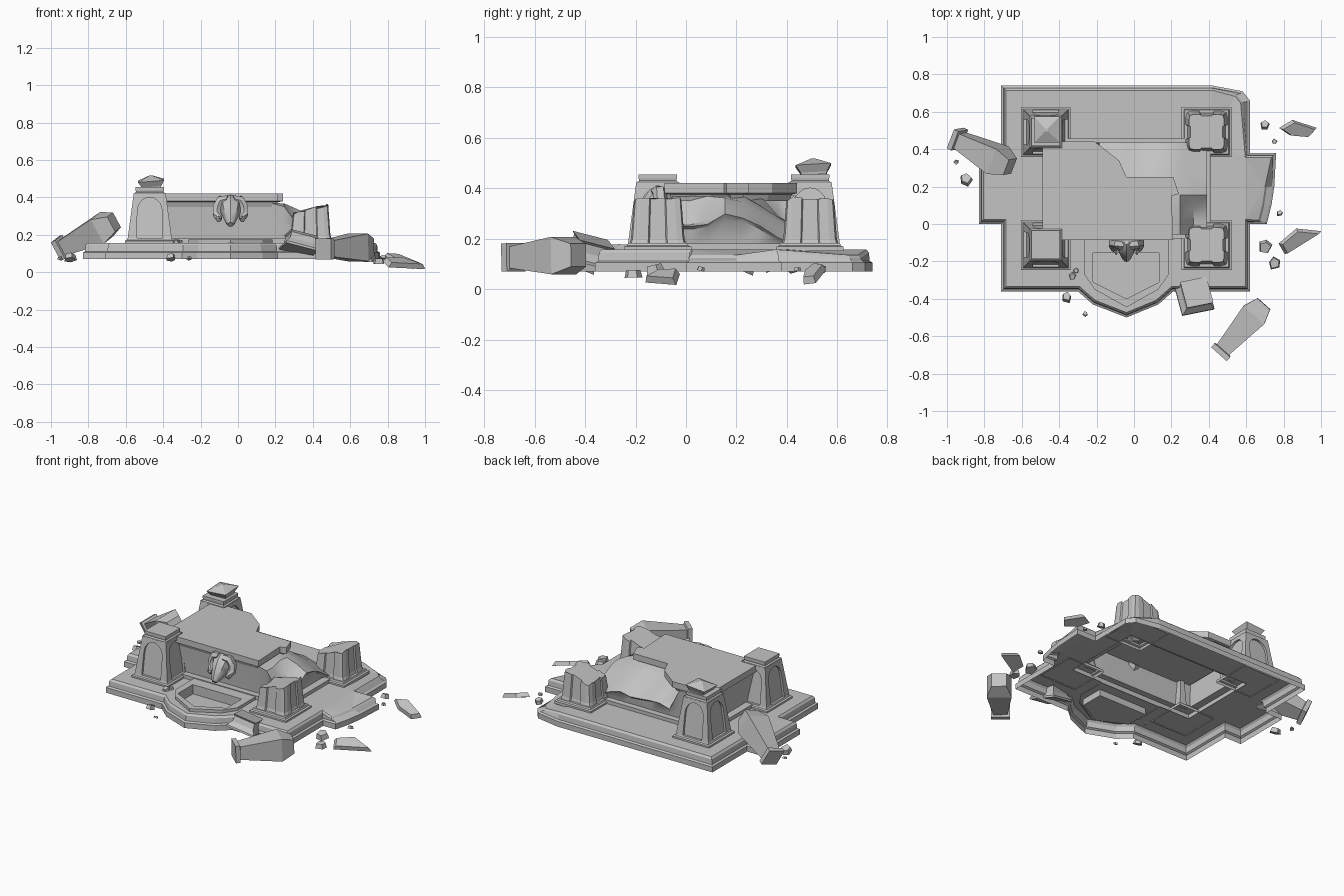
import bpy, bmesh, math, random
from mathutils import Vector, Matrix

random.seed(4)
if "Cube" in bpy.data.objects:
    bpy.data.objects.remove(bpy.data.objects["Cube"])

stone = bpy.data.materials.new("grey_stone")
stone.use_nodes = True
GREY = (0.55, 0.55, 0.55, 1)
stone.diffuse_color = GREY
stone.node_tree.nodes["Principled BSDF"].inputs["Base Color"].default_value = GREY
MX, MY = -0.04, 0.19          # centre of the monument


def finish(name, bm, matrix=None, smooth=0):
    bmesh.ops.recalc_face_normals(bm, faces=bm.faces[:])
    if matrix:
        bm.transform(matrix)
    me = bpy.data.meshes.new(name)
    bm.to_mesh(me)
    bm.free()
    ob = bpy.data.objects.new(name, me)
    bpy.context.collection.objects.link(ob)
    me.materials.append(stone)
    if smooth:
        bpy.ops.object.select_all(action="DESELECT")
        ob.select_set(True)
        bpy.context.view_layer.objects.active = ob
        bpy.ops.object.shade_smooth_by_angle(angle=math.radians(smooth))


def loft(name, rings, bottom=False, holes=(), matrix=None, smooth=0):
    """Walls through rings of points, with a cap that may have holes."""
    bm = bmesh.new()
    loops = [[bm.verts.new(p) for p in r] for r in rings]
    n = len(loops[0])
    for a, b in zip(loops, loops[1:]):
        for i in range(n):
            j = (i + 1) % n
            bm.faces.new((a[i], a[j], b[j], b[i]))
    if holes:
        edges = [bm.edges.get((loops[-1][i - 1], loops[-1][i])) for i in range(n)]
        for h in holes:
            vs = [bm.verts.new(p) for p in h]
            edges += [bm.edges.new((vs[i - 1], vs[i])) for i in range(len(vs))]
        bmesh.ops.triangle_fill(bm, use_beauty=True, edges=edges, normal=(0, 0, 1))
    else:
        bm.faces.new(loops[-1])
    if bottom:
        bm.faces.new(loops[0][::-1])
    finish(name, bm, matrix, smooth)


def inset(poly, d):
    """Move every side of an anticlockwise outline inward by d."""
    out = []
    for i, p in enumerate(poly):
        p = Vector(p)
        a = (p - Vector(poly[i - 1])).normalized()
        b = (Vector(poly[(i + 1) % len(poly)]) - p).normalized()
        m = Vector((-a.y - b.y, a.x + b.x))
        out.append(p + m * (2 * d / m.length_squared))
    return out


def at(poly, z):
    return [(p[0], p[1], z) for p in poly]


def rect(cx, cy, hx, hy):
    return [(cx - hx, cy - hy), (cx + hx, cy - hy), (cx + hx, cy + hy), (cx - hx, cy + hy)]


def square_rings(profile, cx=0, cy=0):
    return [at(rect(cx, cy, h, h), z) for z, h in profile]


def ngon(n, spin=0):
    return [(math.cos(spin + i * math.tau / n), math.sin(spin + i * math.tau / n))
            for i in range(n)]


def aim(start, end, roll=0):
    d = Vector(end) - Vector(start)
    return (Matrix.Translation(start) @ d.to_track_quat("Z", "Y").to_matrix().to_4x4()
            @ Matrix.Rotation(roll, 4, "Z"))


def tilted(x, y, z, rx, ry, rz=0):
    return (Matrix.Translation((x, y, z)) @ Matrix.Rotation(rz, 4, "Z")
            @ Matrix.Rotation(ry, 4, "Y") @ Matrix.Rotation(rx, 4, "X"))


# Stepped base with side wings, front bay and chipped left corners
outline = [(-.71, -.36), (-.3, -.36), (-.22, -.43), (-.04, -.5), (.13, -.43), (.21, -.36),
           (.62, -.36), (.62, 0), (.71, 0), (.735, .1), (.75, .2), (.76, .38), (.62, .38),
           (.62, .66), (.58, .71), (.42, .74), (-.71, .74), (-.71, .38), (-.83, .38),
           (-.83, 0), (-.71, 0)]
rings = [at(inset(outline, d), z) for d, z in
         ((0, .07), (0, .105), (.012, .112), (.015, .145), (.025, .157))]
for ring in rings[3:]:
    for i in (8, 9, 10, 13, 14):
        x, y, z = ring[i]
        ring[i] = (x - .025, y - .005, z - .022)
bay = [(-.265, -.08), (-.265, -.27), (-.21, -.35), (-.04, -.445),
       (.13, -.35), (.185, -.27), (.185, -.08)]
basin = [(-.22, -.155), (-.22, -.31), (-.04, -.4), (.135, -.31), (.135, -.155)]
plinth_line = rect(MX, MY, .45, .268)
loft("stepped_base", rings, holes=[at(plinth_line, .157), at(basin, .157)])

# Front basin
loft("basin_rim", [at(bay, .15), at(bay, .176)], holes=[at(basin, .176)])
loft("basin_bowl", [at(basin, .176), at(basin, .115)])

# Plinth under the tomb
body_foot = rect(MX, MY, .4, .228)
loft("tomb_plinth", [at(plinth_line, .153), at(plinth_line, .18)], holes=[at(body_foot, .18)])


# Hollow tomb body, collapsed towards the back left with a torn peak at the front left
def body_height(x, y):
    if x < -.24 or (x < .2 and y < .24) or (x < -.08 and y < .34):
        return .37
    if y < .14:
        h = .38 - 1.3 * max(0, min(x, .33) - .23)
    else:
        h = .38 - .6 * max(0, y - .2) - .45 * max(0, x - .22)
    return h + random.uniform(-.012, .012)


bm = bmesh.new()
bmesh.ops.create_grid(bm, x_segments=12, y_segments=7, size=1)
for v in bm.verts:
    x, y = MX + v.co.x * .43, MY + v.co.y * .245
    v.co = (x, y, body_height(x, y))
rim = [e for e in bm.edges if e.is_boundary]
for shrink, z in ((.96, .27), (.97, .18)):
    new = bmesh.ops.extrude_edge_only(bm, edges=rim)["geom"]
    rim = [g for g in new if isinstance(g, bmesh.types.BMEdge)]
    for v in [g for g in new if isinstance(g, bmesh.types.BMVert)]:
        v.co = (MX + (v.co.x - MX) * shrink, MY + (v.co.y - MY) * shrink,
                min(z, v.co.z - .01))
finish("tomb_body", bm, smooth=35)

# Broken covering slab
slab = [(-.49, -.085), (.21, -.085), (.2, .15), (.24, .16), (.21, .25), (-.04, .25),
        (-.08, .34), (-.21, .44), (-.49, .44)]
loft("covering_slab", [at(inset(slab, .03), .35), at(inset(slab, .02), .375),
                       at(slab, .38), at(slab, .42)], bottom=True)


# Corner pillars: plinth, arched niches, cap
def corner_plinth(name, cx, cy):
    loft(name, square_rings(((.15, .133), (.168, .133), (.172, .122), (.182, .118)), cx, cy))


def whole_pillar(name, cx, cy):
    bm = bmesh.new()
    z0, z1 = .18, .425

    def point(u, t, depth=0):
        return Vector((u, -(.118 - .033 * t) + depth, z0 + t * (z1 - z0)))

    arch = [(-.068, 0), (-.068, .3)]
    arch += [(-.066 * math.cos(a), .6 + .3 * math.sin(a))
             for a in [math.pi * i / 10 for i in range(11)]]
    arch += [(.068, .3), (.068, 0)]
    for k in range(4):
        turn = Matrix.Rotation(k * math.pi / 2, 3, "Z")
        rows = [[], [], []]
        for i, (u, t) in enumerate(arch):
            tt = 1 if 4 <= i <= 10 else (t if i < 2 or i > 12 else min(1, t + .12))
            ou = max(-1, min(1, u / .05)) * (.118 - .033 * tt)
            for row, p in zip(rows, (point(ou, tt), point(u, t), point(u, t, .014))):
                row.append(bm.verts.new(turn @ p))
        for a, b in zip(rows, rows[1:]):
            for i in range(len(arch) - 1):
                bm.faces.new((a[i], a[i + 1], b[i + 1], b[i]))
        bm.faces.new(rows[2])
    bmesh.ops.remove_doubles(bm, verts=bm.verts[:], dist=.0005)
    finish(name, bm, Matrix.Translation((cx, cy, 0)))
    loft(name + "_cap", square_rings(((.42, .086), (.43, .074), (.44, .076), (.455, .076)), cx, cy))


def broken_pillar(name, cx, cy):
    side = [(1, -.72), (1, -.35), (.92, -.3), (.92, .3), (1, .35), (1, .72), (.94, .94)]
    section = [(x * math.cos(k) - y * math.sin(k), x * math.sin(k) + y * math.cos(k))
               for k in [i * math.pi / 2 for i in range(4)] for x, y in side]
    low = [(cx + x * .112, cy + y * .112, .18) for x, y in section]
    mid = [(cx + x * .106, cy + y * .106, .2) for x, y in section]
    top = [(cx + x * .094, cy + y * .094, .337 + .025 * x + random.uniform(-.008, .008))
           for x, y in section]
    loft(name, [low, mid, top])


for row, cy in (("front", MY - .302), ("back", MY + .302)):
    for side, cx in (("right", MX - .432), ("left", MX + .428)):
        corner_plinth(f"{row}_{side}_pillar_plinth", cx, cy)
        build = whole_pillar if side == "right" else broken_pillar
        build(f"{row}_{side}_pillar", cx, cy)
loft("back_right_finial", square_rings(((-.035, .05), (-.025, .052), (.005, .07), (.032, .008))),
     matrix=tilted(MX - .425, MY + .315, .485, .06, -.08))

# Horned animal head on the front wall
head = [(0, .05), (.04, .06), (.085, .052), (.14, .032), (.17, .016)]
loft("horned_head", [[(x * r, y * r * 1.1, z) for x, y in ngon(8)] for z, r in head],
     bottom=True, matrix=aim((MX, -.07, .375), (MX, -.19, .255)), smooth=40)
horn = [(.015, -.115, .385, .026), (.05, -.105, .385, .028), (.07, -.1, .35, .028),
        (.072, -.11, .31, .025), (.062, -.14, .285, .018), (.055, -.16, .295, .008)]
for name, s in (("left_horn", 1), ("right_horn", -1)):
    rings = []
    for i, (x, y, z, r) in enumerate(horn):
        a, b = Vector(horn[max(0, i - 1)][:3]), Vector(horn[min(5, i + 1)][:3])
        t = (b - a).normalized()
        side = t.cross(Vector((.5, 1, .2))).normalized()
        up = side.cross(t)
        rings.append([Vector((x, y, z)) + side * (r * p) + up * (r * q) for p, q in ngon(6)])
    loft(name, [[(MX + s * p.x, p.y, p.z) for p in r] for r in rings], bottom=True, smooth=40)

# Two fallen pinnacles and a fallen cap
pinnacle = square_rings(((0, .056), (.028, .056), (.032, .043), (.28, .074), (.36, .045)))
loft("fallen_pinnacle_left", pinnacle, True, matrix=aim((.455, -.695, .125), (.7, -.42, .135)))
loft("fallen_pinnacle_right", pinnacle, True,
     matrix=aim((-.955, .46, .125), (-.67, .31, .265), .3))
loft("fallen_cap", square_rings(((0, .09), (.012, .09), (.04, .07), (.075, .066), (.085, .074))),
     True, matrix=tilted(.32, -.39, .115, -.25, .25, .2))

# Scattered stone shards: x, y, z, radius
shards = [(.7, .53, .085, .032), (.75, .44, .08, .016), (.78, .06, .08, .02),
          (.7, -.12, .08, .042), (.75, -.21, .06, .036), (-.36, -.39, .08, .032),
          (-.26, -.48, .075, .015), (-.33, -.28, .165, .022), (-.31, -.25, .165, .016),
          (-.9, .24, .08, .037), (-.95, .33, .075, .015)]
for n, (x, y, z, r) in enumerate(shards):
    ring = [(r * random.uniform(.75, 1.1) * c, r * random.uniform(.75, 1.1) * s)
            for c, s in ngon(5, random.uniform(0, 6))]
    loft(f"shard_{n}", [at(ring, -r * .4), at([(p * .8, q * .8) for p, q in ring], r * .4)],
         True, matrix=tilted(x, y, z, random.uniform(-.5, .5), 0))

# Two larger splinters, tilted into the ground
for name, y, z, pts in (
        ("back_splinter", .51, .065, [(-.1, 0), (-.04, -.04), (.07, -.05), (.11, 0), (-.03, .045)]),
        ("front_splinter", -.08, .05, [(-.1, -.03), (-.06, -.09), (.13, .04), (-.01, .055)])):
    loft(name, [at(pts, -.012), at([(p * .85, q * .85) for p, q in pts], .015)], True,
         matrix=tilted(.875, y, z, .35, .28))
